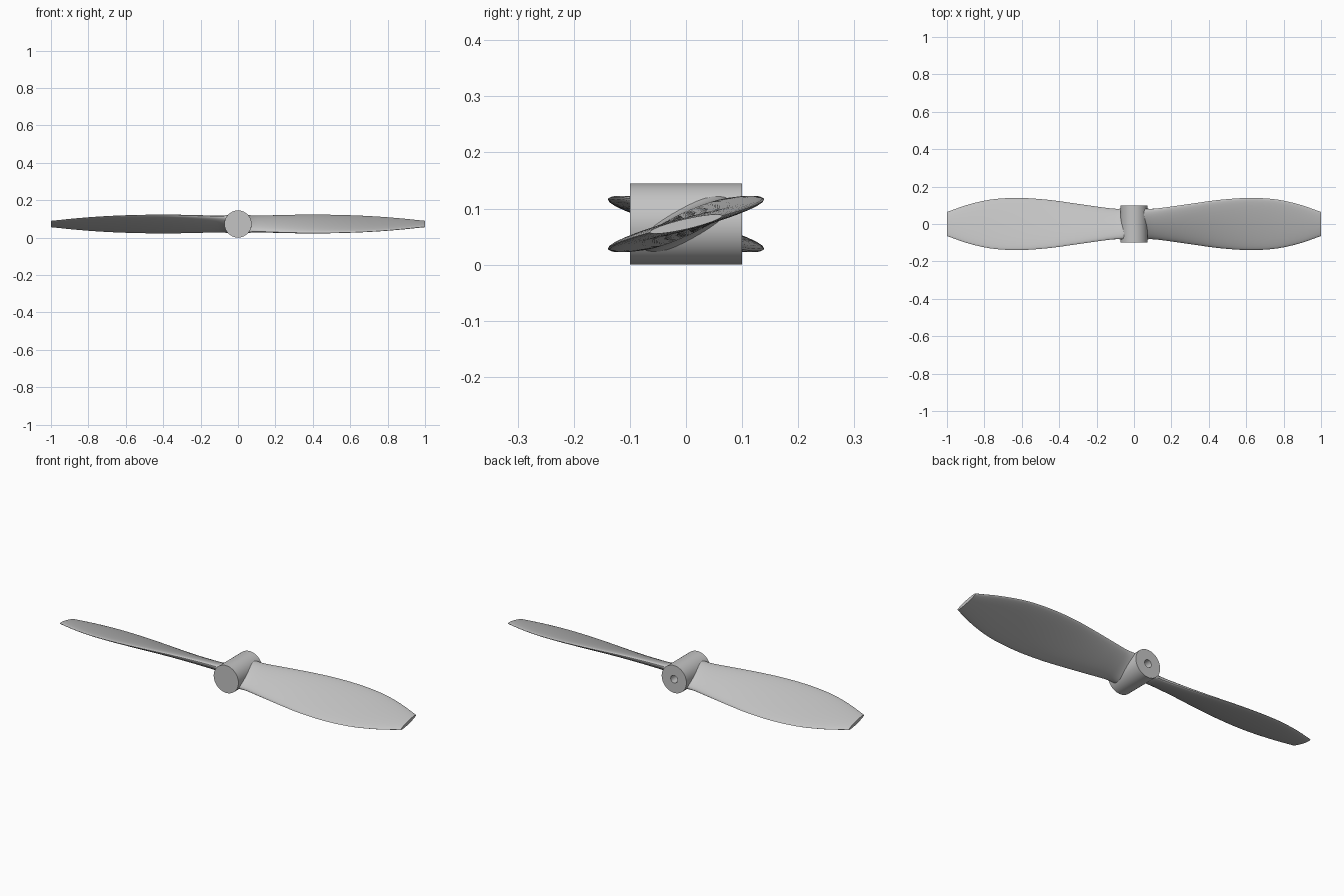
import bpy, bmesh, math
from mathutils import Matrix, Vector

cube = bpy.data.objects.get("Cube")
if cube:
    bpy.data.objects.remove(cube, do_unlink=True)

HUB_R, HUB_HALF, BORE_R = 0.0725, 0.1, 0.02

grey = bpy.data.materials.new("light_grey")
grey.use_nodes = True
grey.diffuse_color = (0.55, 0.55, 0.55, 1)
grey.node_tree.nodes["Principled BSDF"].inputs["Base Color"].default_value = (0.55, 0.55, 0.55, 1)

# Blade stations: span, half width, half thickness, pitch in degrees
STATIONS = [
    (0.045, 0.090, 0.036, 26),
    (0.075, 0.090, 0.026, 26),
    (0.11, 0.091, 0.022, 26),
    (0.2, 0.103, 0.020, 25),
    (0.32, 0.120, 0.018, 23),
    (0.45, 0.137, 0.016, 20.5),
    (0.6, 0.146, 0.014, 18),
    (0.75, 0.138, 0.012, 16),
    (0.88, 0.109, 0.011, 14.5),
    (1.0, 0.066, 0.009, 13),
]


def smooth_stations(steps=5):
    """Resample the stations along a smooth curve."""
    pts = [Vector(s) for s in STATIONS]
    out = []
    for i in range(len(pts) - 1):
        p0, p1 = pts[max(i - 1, 0)], pts[i]
        p2, p3 = pts[i + 1], pts[min(i + 2, len(pts) - 1)]
        span = p2[0] - p1[0]
        m1 = (p2 - p0) * (span / (p2[0] - p0[0]))
        m2 = (p3 - p1) * (span / (p3[0] - p1[0]))
        for k in range(steps):
            t = k / steps
            a, b = t * t * (3 - 2 * t), t * (1 - t)
            out.append(p1 * (1 - a) + p2 * a + m1 * (b * (1 - t)) - m2 * (b * t))
    return out + [pts[-1]]


def finish(name, bm):
    bmesh.ops.recalc_face_normals(bm, faces=bm.faces)
    mesh = bpy.data.meshes.new(name)
    bm.to_mesh(mesh)
    bm.free()
    mesh.materials.append(grey)
    obj = bpy.data.objects.new(name, mesh)
    bpy.context.collection.objects.link(obj)
    bpy.ops.object.select_all(action="DESELECT")
    obj.select_set(True)
    bpy.context.view_layer.objects.active = obj
    bpy.ops.object.shade_smooth_by_angle(angle=math.radians(35))
    return obj


def blade(name, turn):
    """Loft rounded sections along x, then turn the blade about the hub axis."""
    bm = bmesh.new()
    sides, rings = 32, []
    for x, width, thick, pitch in smooth_stations():
        tilt = Matrix.Rotation(math.radians(pitch), 3, "X")
        ring = []
        for i in range(sides):
            a = math.tau * i / sides
            ring.append(bm.verts.new(tilt @ Vector((0, width * math.cos(a), thick * math.sin(a))) + Vector((x, 0, 0))))
        rings.append(ring)
    for r0, r1 in zip(rings, rings[1:]):
        for i in range(sides):
            j = (i + 1) % sides
            bm.faces.new((r0[i], r0[j], r1[j], r1[i]))
    bm.faces.new(rings[0])
    bm.faces.new(rings[-1])
    bm.transform(Matrix.Translation((0, 0, HUB_R)) @ Matrix.Rotation(turn, 4, "Y"))
    return finish(name, bm)


def hub():
    """Turned profile with a blind bore in the back face."""
    bm = bmesh.new()
    profile = [(0, -HUB_HALF), (HUB_R, -HUB_HALF), (HUB_R, HUB_HALF),
               (BORE_R, HUB_HALF), (BORE_R, 0), (0, 0)]
    verts = [bm.verts.new((r, y, 0)) for r, y in profile]
    edges = [bm.edges.new(pair) for pair in zip(verts, verts[1:])]
    bmesh.ops.spin(bm, geom=verts + edges, cent=(0, 0, 0), axis=(0, 1, 0),
                   angle=math.tau, steps=64)
    bmesh.ops.remove_doubles(bm, verts=bm.verts, dist=0.0001)
    bmesh.ops.translate(bm, verts=bm.verts, vec=(0, 0, HUB_R))
    return finish("hub", bm)


hub()
blade("left_blade", 0)
blade("right_blade", math.pi)
